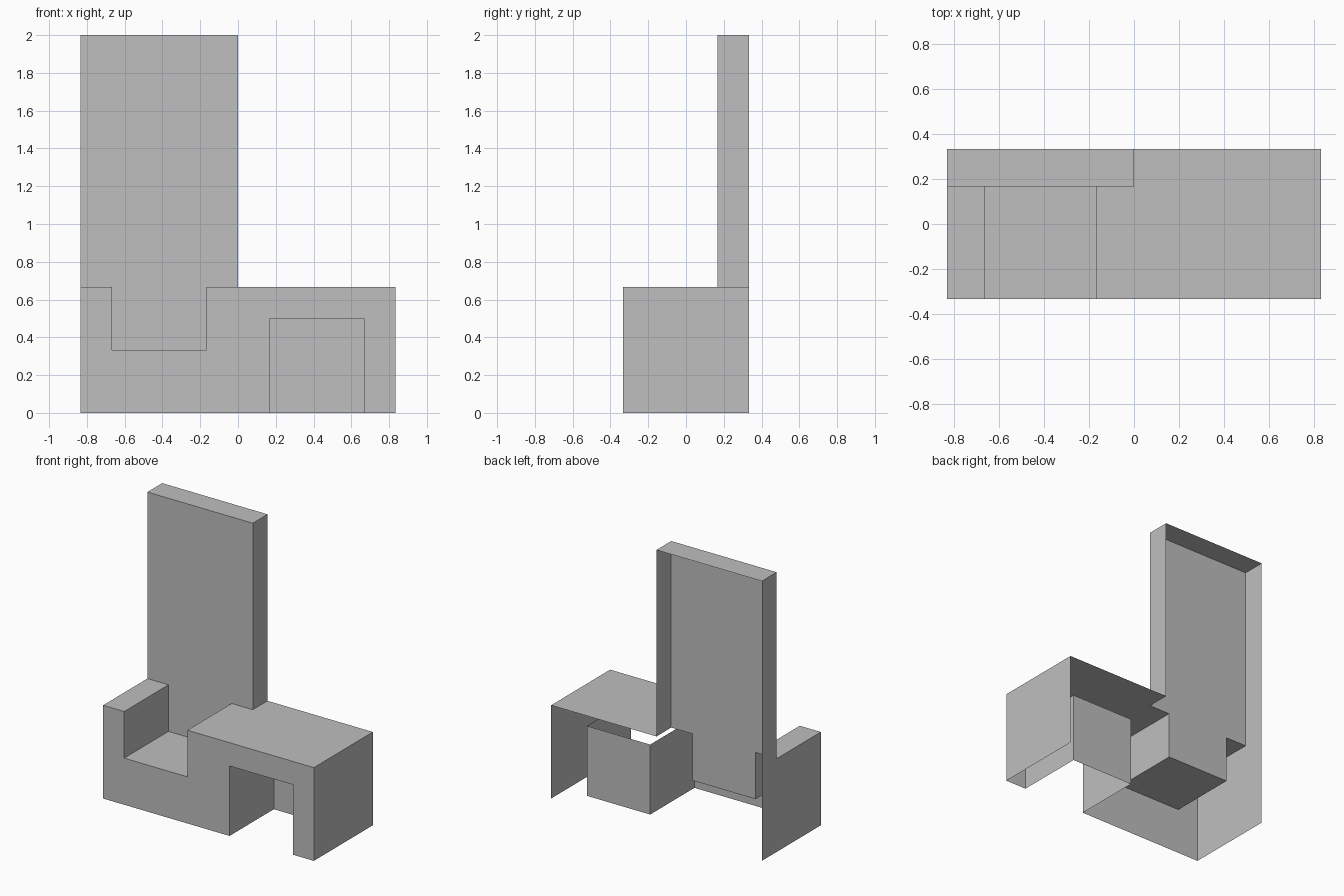
import bpy
import bmesh
from mathutils import Vector

cube = bpy.data.objects.get("Cube")
if cube:
    bpy.data.objects.remove(cube, do_unlink=True)

U = 1 / 6  # module: every edge lies on this grid

grey = bpy.data.materials.new("light_grey")
grey.use_nodes = True
COLOUR = (0.52, 0.52, 0.52, 1)
grey.diffuse_color = COLOUR
grey.node_tree.nodes["Principled BSDF"].inputs["Base Color"].default_value = COLOUR


def rect(a0, a1, b0, b1):
    return [(a0, b0), (a1, b0), (a1, b1), (a0, b1)]


def part(name, sheets):
    """Thin open shell from flat sheets: (axis, side it faces, offset, outline)."""
    bm = bmesh.new()
    for axis, side, offset, outline in sheets:
        k = "xyz".index(axis)
        verts = []
        for point in outline:
            co = list(point)
            co.insert(k, offset)
            verts.append(bm.verts.new(Vector(co) * U))
        face = bm.faces.new(verts)
        face.normal_update()
        if face.normal[k] * side < 0:
            face.normal_flip()
    bmesh.ops.remove_doubles(bm, verts=bm.verts, dist=1e-4)
    mesh = bpy.data.meshes.new(name)
    bm.to_mesh(mesh)
    bm.free()
    mesh.materials.append(grey)
    obj = bpy.data.objects.new(name, mesh)
    bpy.context.collection.objects.link(obj)
    return obj


# Front panel, notched above for the seat and below for the knee space
part("front_panel", [("y", -1, -2, [
    (-5, 0), (1, 0), (1, 3), (4, 3), (4, 0), (5, 0),
    (5, 4), (-1, 4), (-1, 2), (-4, 2), (-4, 4), (-5, 4)])])

# Outer end walls
for name, side in (("left_end_wall", 1), ("right_end_wall", -1)):
    part(name, [("x", side, 5 * side, rect(-2, 2, 0, 4))])

# Desk top, stepping around the backrest, and the narrow arm top
part("desk_top", [("z", 1, 4, [
    (-1, -2), (5, -2), (5, 2), (0, 2), (0, 1), (-1, 1)])])
part("arm_top", [("z", 1, 4, rect(-5, -4, -2, 1))])

# Seat well: seat and the two inner arm walls
part("seat", [
    ("z", 1, 2, rect(-4, -1, -2, 1)),
    ("x", 1, -4, rect(-2, 1, 2, 4)),
    ("x", -1, -1, rect(-2, 1, 2, 4))])

# Tall backrest, open at the rear, its front reaching down to the seat
part("backrest", [
    ("y", -1, 1, [(-5, 4), (-4, 4), (-4, 2), (-1, 2), (-1, 4),
                  (0, 4), (0, 12), (-5, 12)]),
    ("x", -1, -5, rect(1, 2, 4, 12)),
    ("x", 1, 0, rect(1, 2, 4, 12)),
    ("z", 1, 12, rect(-5, 0, 1, 2))])

# Knee space: side walls and back panel, without a ceiling
part("knee_space", [
    ("x", 1, 1, rect(-2, 1, 0, 3)),
    ("x", -1, 4, rect(-2, 1, 0, 3)),
    ("y", -1, 1, rect(1, 4, 0, 3))])
